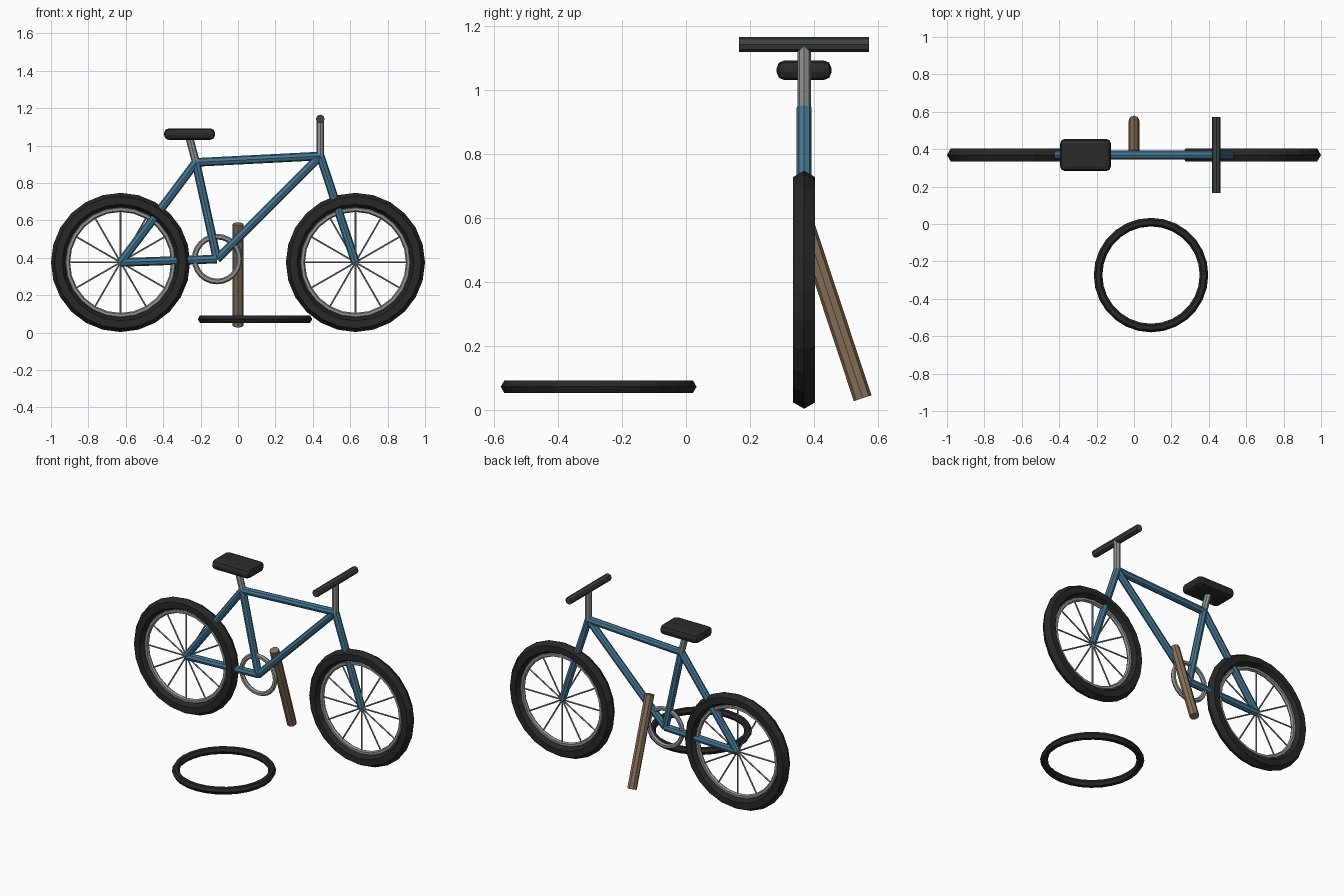
import bpy, bmesh, math
from mathutils import Vector, Matrix

if "Cube" in bpy.data.objects:
    bpy.data.objects.remove(bpy.data.objects["Cube"])

Y = 0.369          # plane of the bicycle


def mat(name, rgb):
    m = bpy.data.materials.new(name)
    m.diffuse_color = (*rgb, 1)
    m.use_nodes = True
    m.node_tree.nodes["Principled BSDF"].inputs["Base Color"].default_value = m.diffuse_color
    return m


RUBBER = mat("black rubber", (0.02, 0.02, 0.02))
SADDLE = mat("saddle black", (0.024, 0.024, 0.025))
BLUE = mat("blue paint", (0.06, 0.18, 0.29))
METAL = mat("grey metal", (0.28, 0.30, 0.29))
GRIP = mat("dark grip", (0.045, 0.055, 0.052))
WOOD = mat("brown wood", (0.25, 0.17, 0.105))


def finish(name, bm, material):
    bmesh.ops.recalc_face_normals(bm, faces=bm.faces)
    me = bpy.data.meshes.new(name)
    bm.to_mesh(me)
    bm.free()
    me.materials.append(material)
    ob = bpy.data.objects.new(name, me)
    bpy.context.collection.objects.link(ob)
    return ob


def add_tube(bm, a, b, r, sides):
    a, b = Vector(a), Vector(b)
    d = b - a
    m = Matrix.Translation((a + b) / 2) @ d.to_track_quat('Z', 'Y').to_matrix().to_4x4()
    bmesh.ops.create_cone(bm, cap_ends=True, segments=sides, radius1=r, radius2=r,
                          depth=d.length, matrix=m)


def tube(name, a, b, r, material, sides=8):
    bm = bmesh.new()
    add_tube(bm, a, b, r, sides)
    return finish(name, bm, material)


def ring(name, centre, major, minor, material, upright=True, n=24, k=6):
    bm = bmesh.new()
    rows = []
    for i in range(n):
        t = 2 * math.pi * i / n
        row = []
        for j in range(k):
            p = 2 * math.pi * j / k
            rad, h = major + minor * math.cos(p), minor * math.sin(p)
            u, v = rad * math.cos(t), rad * math.sin(t)
            co = (u, h, v) if upright else (u, v, h)
            row.append(bm.verts.new(Vector(co) + Vector(centre)))
        rows.append(row)
    for i in range(n):
        for j in range(k):
            a, b = rows[i], rows[(i + 1) % n]
            bm.faces.new((a[j], b[j], b[(j + 1) % k], a[(j + 1) % k]))
    return finish(name, bm, material)


# Frame joints
rear, front = (-0.628, Y, 0.375), (0.628, Y, 0.375)
crank, seat_top, head = (-0.112, Y, 0.393), (-0.225, Y, 0.910), (0.440, Y, 0.944)

# Wheels
for side, c in (("rear", rear), ("front", front)):
    ring(side + "_tyre", c, 0.332, 0.04, RUBBER)
    ring(side + "_rim", c, 0.284, 0.014, METAL)
    bm = bmesh.new()
    for i in range(6):
        t = math.pi * i / 6
        d = Vector((math.cos(t), 0, math.sin(t))) * 0.282
        add_tube(bm, Vector(c) - d, Vector(c) + d, 0.005, 5)
    finish(side + "_spokes", bm, METAL)

# Frame tubes
for name, a, b in (("chain_stay", rear, crank), ("seat_stay", rear, seat_top),
                   ("seat_tube", crank, seat_top), ("top_tube", seat_top, head),
                   ("down_tube", crank, head), ("fork", head, front)):
    tube(name, a, b, 0.023, BLUE)

# Chainring, seat post, handlebar
ring("chainring", crank, 0.12, 0.015, METAL)
tube("seat_post", seat_top, (-0.262, Y, 1.05), 0.021, METAL)
tube("stem", head, (0.44, Y, 1.142), 0.021, METAL)
tube("handlebar", (0.44, Y - 0.203, 1.142), (0.44, Y + 0.203, 1.142), 0.0235, GRIP)

# Saddle
bm = bmesh.new()
bmesh.ops.create_cube(bm, size=1, matrix=Matrix.Translation((-0.259, Y, 1.061))
                      @ Matrix.Diagonal((0.272, 0.172, 0.062, 1)))
bmesh.ops.bevel(bm, geom=bm.edges[:], offset=0.025, segments=2, profile=0.5,
                affect='EDGES')
finish("saddle", bm, SADDLE)

# Wooden prop leaning behind the bicycle
tube("prop_stick", (0, 0.372, 0.58), (0, 0.552, 0.036), 0.029, WOOD)

# Spare ring lying in front
ring("loose_ring", (0.091, -0.273, 0.072), 0.283, 0.023, RUBBER, upright=False, n=28)
